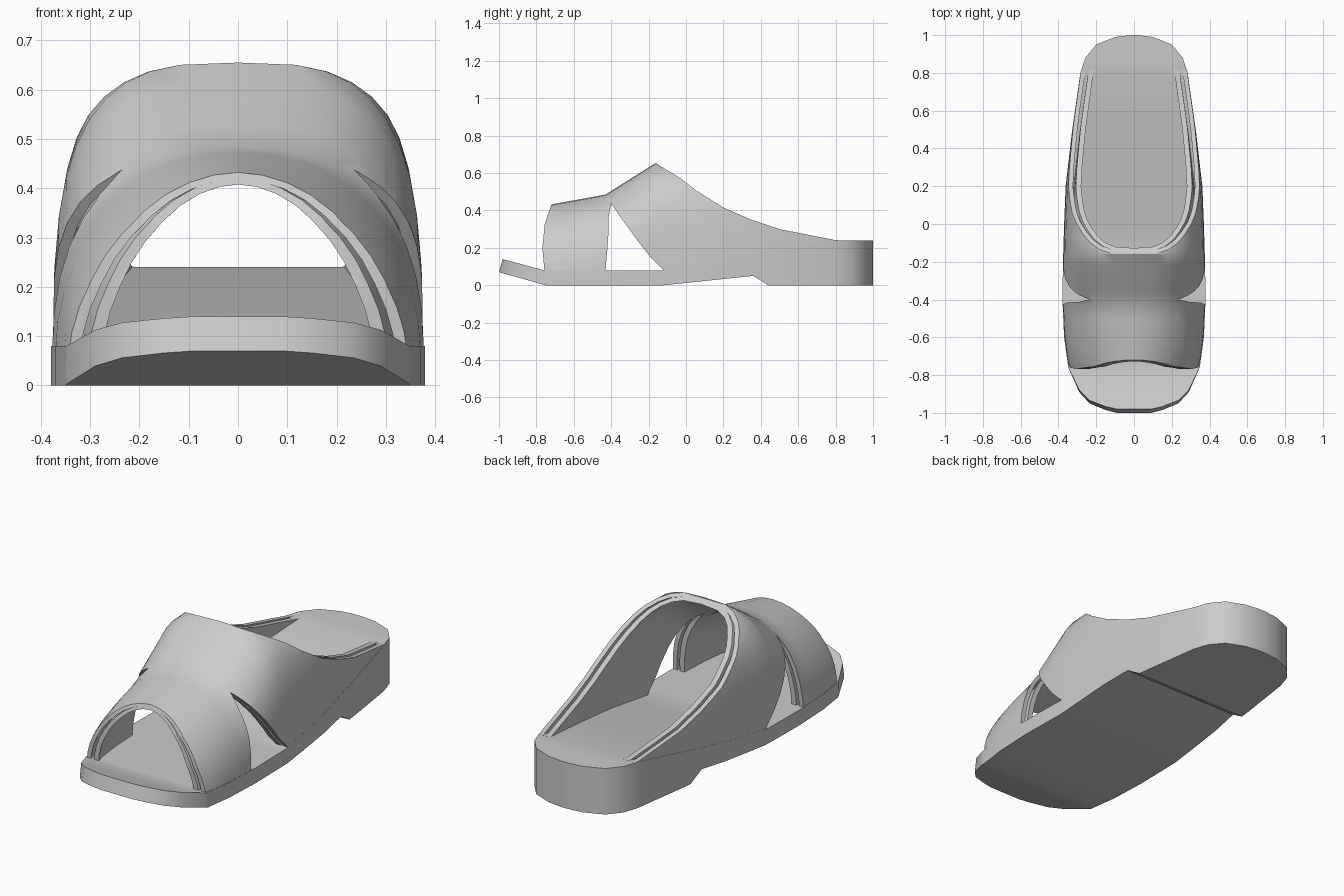
import bpy, bmesh, math

cube = bpy.data.objects.get("Cube")
if cube:
    bpy.data.objects.remove(cube, do_unlink=True)

grey = bpy.data.materials.new("plain grey")
grey.use_nodes = True
grey.diffuse_color = (0.6, 0.6, 0.6, 1)
grey.node_tree.nodes["Principled BSDF"].inputs["Base Color"].default_value = (0.6, 0.6, 0.6, 1)

# Shape along the length: (y, value)
HALF_WIDTH = [(-1, .09), (-.985, .15), (-.95, .235), (-.89, .29), (-.76, .348), (-.6, .37),
              (-.4, .379), (-.2, .376), (0, .37), (.2, .362), (.5, .327), (.8, .284),
              (.88, .258), (.95, .2), (.99, .1), (1, .02)]
SOLE_TOP = [(-1, .14), (-.76, .08), (-.12, .08), (.8, .24), (1, .24)]
SOLE_BOTTOM = [(-1, .07), (-.75, 0), (-.12, 0), (.36, .05), (.44, 0), (1, 0)]
CROWN = [(-.8, .418), (-.72, .432), (-.43, .485), (-.16, .655), (.85, .655)]
SQUARENESS = [(-.8, 1.75), (-.43, 2.3), (-.16, 3.2), (.15, 3.8), (.85, 3.8)]
BASE = .06


def at(table, y):
    """Linear interpolation in a table of pairs."""
    for (a, va), (b, vb) in zip(table, table[1:]):
        if y <= b:
            return va + (vb - va) * max(0, y - a) / (b - a)
    return table[-1][1]


def loft(name, rings):
    """Closed solid through matching rings of points."""
    bm = bmesh.new()
    rows = [[bm.verts.new(p) for p in ring] for ring in rings]
    count = len(rows[0])
    for a, b in zip(rows, rows[1:]):
        for i in range(count):
            j = (i + 1) % count
            bm.faces.new((a[i], a[j], b[j], b[i]))
    bm.faces.new(rows[0])
    bm.faces.new(rows[-1])
    bmesh.ops.recalc_face_normals(bm, faces=bm.faces)
    mesh = bpy.data.meshes.new(name)
    bm.to_mesh(mesh)
    bm.free()
    mesh.materials.append(grey)
    obj = bpy.data.objects.new(name, mesh)
    bpy.context.collection.objects.link(obj)
    return obj


def smooth(obj):
    bpy.ops.object.select_all(action='DESELECT')
    obj.select_set(True)
    bpy.context.view_layer.objects.active = obj
    bpy.ops.object.shade_smooth_by_angle(angle=math.radians(30))


def side_cutter(name, outline):
    """Prism across the full width from a side outline of (y, z)."""
    obj = loft(name, [[(x, y, z) for y, z in outline] for x in (-.6, .6)])
    obj.hide_render = True
    return obj


# Sole with raised toe, arch notch and sloping footbed
def sole_ring(y):
    w, top, bottom = (at(t, y) for t in (HALF_WIDTH, SOLE_TOP, SOLE_BOTTOM))
    lean = .08 * max(0, -.75 - y)
    return [(-w, y, bottom), (w, y, bottom), (w, y + lean, top), (-w, y + lean, top)]


stations = sorted({y for t in (HALF_WIDTH, SOLE_TOP, SOLE_BOTTOM) for y, v in t})
smooth(loft("sole", [sole_ring(y) for y in stations]))


# Arched upper: an outer layer and a lining
def arch(y, side, drop, steps=20):
    w = at(HALF_WIDTH, y) - side
    h = at(CROWN, y) - drop - BASE
    power = 2 / at(SQUARENESS, y)
    points = []
    for i in range(steps + 1):
        a = math.pi * i / steps
        c, s = math.cos(a), max(0, math.sin(a))
        points.append((math.copysign(w * abs(c) ** power, c), y, BASE + h * s ** power))
    return points


def layer(name, side, drop, thick_side, thick_top):
    ys = [-.8, -.72, -.65, -.58, -.5, -.43, -.36, -.28, -.22, -.16, -.08, 0,
          .1, .2, .35, .5, .65, .8, .815]
    return loft(name, [arch(y, side, drop) + arch(y, side + thick_side, drop + thick_top)[::-1]
                       for y in ys])


layers = [layer("upper_outer_layer", 0, 0, .024, .012),
          layer("upper_lining", .04, .011, .028, .012)]

# Cutters for the toe opening, foot opening and side windows
cutters = [
    side_cutter("toe_opening_cutter", [(-1, 0), (-.755, 0), (-.757, .08), (-.768, .2),
                                       (-.755, .33), (-.718, .435), (-.7, .8), (-1, .8)]),
    side_cutter("foot_opening_cutter", [(-.17, .8), (-.157, .65), (-.03, .572), (.05, .51),
                                        (.2, .415), (.35, .35), (.5, .3), (.8, .241),
                                        (1, .235), (1, .8)]),
    side_cutter("side_window_cutter", [(-.43, .08), (-.12, .08), (-.19, .15), (-.26, .24),
                                       (-.34, .35), (-.4, .437), (-.413, .37), (-.416, .25)]),
]
for obj in layers:
    bpy.context.view_layer.objects.active = obj
    for cutter in cutters:
        mod = obj.modifiers.new(cutter.name, 'BOOLEAN')
        mod.operation = 'DIFFERENCE'
        mod.solver = 'EXACT'
        mod.object = cutter
        bpy.ops.object.modifier_apply(modifier=mod.name)
    smooth(obj)
for cutter in cutters:
    bpy.data.objects.remove(cutter, do_unlink=True)
